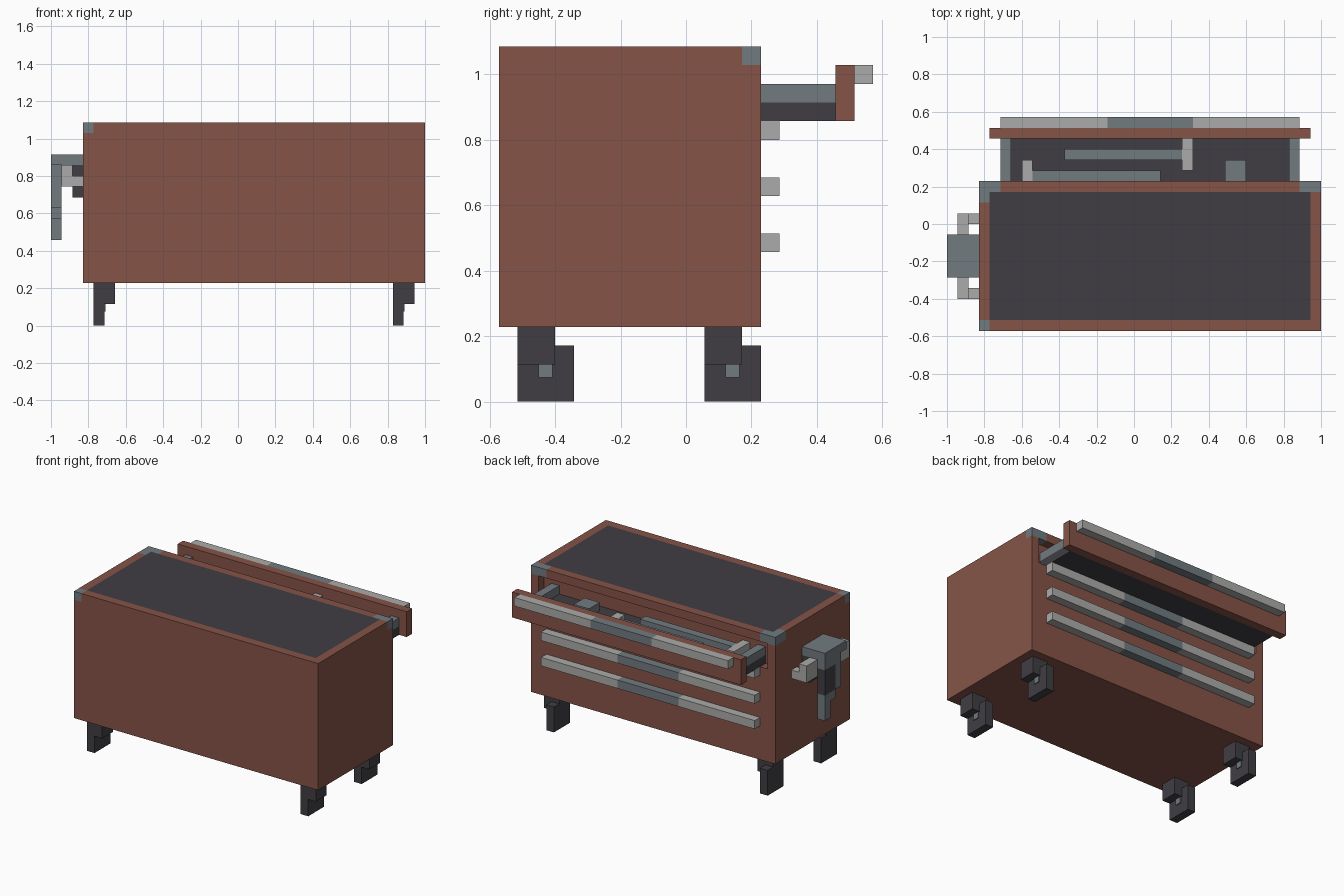
import bpy, bmesh
from mathutils import Vector

if "Cube" in bpy.data.objects:
    bpy.data.objects.remove(bpy.data.objects["Cube"], do_unlink=True)

U = 2 / 35                       # one block of the modelling grid
ORIGIN = Vector((17.5, 10, 0))   # grid point that lands on the world origin


def material(name, rgb):
    m = bpy.data.materials.new(name)
    m.use_nodes = True
    m.diffuse_color = (*rgb, 1)
    m.node_tree.nodes["Principled BSDF"].inputs["Base Color"].default_value = (*rgb, 1)
    return m


RED = material("rust red", (.235, .088, .064))
DARK = material("charcoal", (.051, .048, .055))
GREY = material("steel grey", (.168, .198, .215))
LIGHT = material("light metal", (.41, .41, .405))


def block_mesh(lo, hi):
    """Box between two grid corners, in grid units."""
    lo, hi = Vector(lo), Vector(hi)
    bm = bmesh.new()
    bmesh.ops.create_cube(bm, size=1)
    for v in bm.verts:
        v.co = (lo + hi) / 2 + v.co * (hi - lo)
    return bm


def finish(bm, name, *mats):
    for v in bm.verts:
        v.co = (v.co - ORIGIN) * U
    mesh = bpy.data.meshes.new(name)
    bm.to_mesh(mesh)
    bm.free()
    for m in mats:
        mesh.materials.append(m)
    ob = bpy.data.objects.new(name, mesh)
    bpy.context.collection.objects.link(ob)
    return ob


def block(name, mat, x, y, z):
    lo, hi = zip(x, y, z)
    return finish(block_mesh(lo, hi), name, mat)


# Cabinet: cut into panels, coloured by position, with a drawer recess
def cabinet():
    bm = block_mesh((3, 0, 4), (35, 14, 19))
    cuts = ((4, 5, 33, 34), (1, 12, 13), (15, 18))
    for axis, places in enumerate(cuts):
        normal = Vector((0, 0, 0))
        normal[axis] = 1
        for p in places:
            bmesh.ops.bisect_plane(bm, geom=bm.verts[:] + bm.edges[:] + bm.faces[:],
                                   plane_co=normal * p, plane_no=normal)
    bm.normal_update()
    for f in bm.faces:
        c = f.calc_center_median()
        p = c - f.normal * 0.5
        back, left, right = p.y > 13, p.x < 4, p.x > 34
        if p.z > 18:
            corner = (back and (p.x < 5 or p.x > 33)) or (left and (p.y > 12 or p.y < 1))
            if corner:
                f.material_index = 2
            elif f.normal.z > .5 and not (left or right or back or p.y < 1):
                f.material_index = 1
    # drawer recess in the back
    opening = [f for f in bm.faces if f.normal.y > .5
               and 4 < f.calc_center_median().x < 34
               and 15 < f.calc_center_median().z < 18]
    new = bmesh.ops.extrude_face_region(bm, geom=opening)["geom"]
    for v in new:
        if isinstance(v, bmesh.types.BMVert):
            v.co.y -= 1
    old = [f for f in opening if f.is_valid]
    if old:
        bmesh.ops.delete(bm, geom=old, context='FACES')
    bmesh.ops.recalc_face_normals(bm, faces=bm.faces[:])
    finish(bm, "cabinet", RED, DARK, GREY)


cabinet()


# Three-part pull bars
def pull(name, y, z):
    for part, mat, x in (("left", LIGHT, (23, 33)), ("grip", GREY, (15, 23)),
                         ("right", LIGHT, (5, 15))):
        block(f"{name}_{part}", mat, x, (y, y + 1), (z, z + 1))


for i, z in enumerate((14, 11, 8)):
    pull(f"drawer_pull_{i + 1}", 14, z)
pull("open_drawer_pull", 19, 17)

# Open drawer
block("drawer_front", RED, (4, 34), (18, 19), (15, 18))
block("drawer_floor", DARK, (5, 33), (13, 18), (15, 16))
block("drawer_side_right", GREY, (5, 6), (13, 18), (16, 17))
block("drawer_side_left", GREY, (32, 33), (13, 18), (16, 17))

# Tools lying in the drawer
block("hammer_handle", GREY, (11, 22), (16, 17), (16, 17))
block("hammer_head", LIGHT, (22, 23), (15, 18), (16, 17))
block("wrench_handle", GREY, (8, 20), (14, 15), (16, 17))
block("wrench_head", LIGHT, (7, 8), (13, 16), (16, 17))
block("small_box", GREY, (26, 28), (14, 16), (16, 17))

# Feet: wheel plate, mount and hub
for sx, x in (("right", 4), ("left", 32)):
    for sy, y in (("front", 1), ("back", 11)):
        n = f"{sy}_{sx}"
        block(f"wheel_{n}", DARK, (x, x + 1), (y, y + 3), (0, 3))
        block(f"wheel_mount_{n}", DARK, (x + 1, x + 2), (y, y + 2), (2, 4))
        block(f"wheel_bracket_{n}", DARK, (x, x + 1), (y, y + 2), (3, 4))
        block(f"wheel_hub_{n}", GREY, (x + 1, x + 1.1), (y + 1.1, y + 1.85), (1.3, 2))

# Power tool hanging on the right side
block("tool_top", GREY, (0, 3), (5, 9), (15, 16))
block("tool_body_upper", GREY, (0, 1), (6, 9), (14, 15))
block("tool_body", GREY, (0, 1), (6, 7), (11, 14))
block("tool_grip", DARK, (0, 1), (7, 9), (11, 14))
block("tool_neck", GREY, (0, 1), (7, 9), (10, 11))
block("tool_tip", GREY, (0, 1), (8, 9), (8, 10))
block("tool_mount", DARK, (2, 3), (5, 9), (12, 15))

# Light hooks on both sides of the tool
for n, hook, wall in (("back", (9, 11), (10, 11)), ("front", (3, 5), (3, 4))):
    block(f"hook_arm_{n}", LIGHT, (1, 2), hook, (13, 15))
    block(f"hook_root_{n}", LIGHT, (2, 3), wall, (13, 14))
